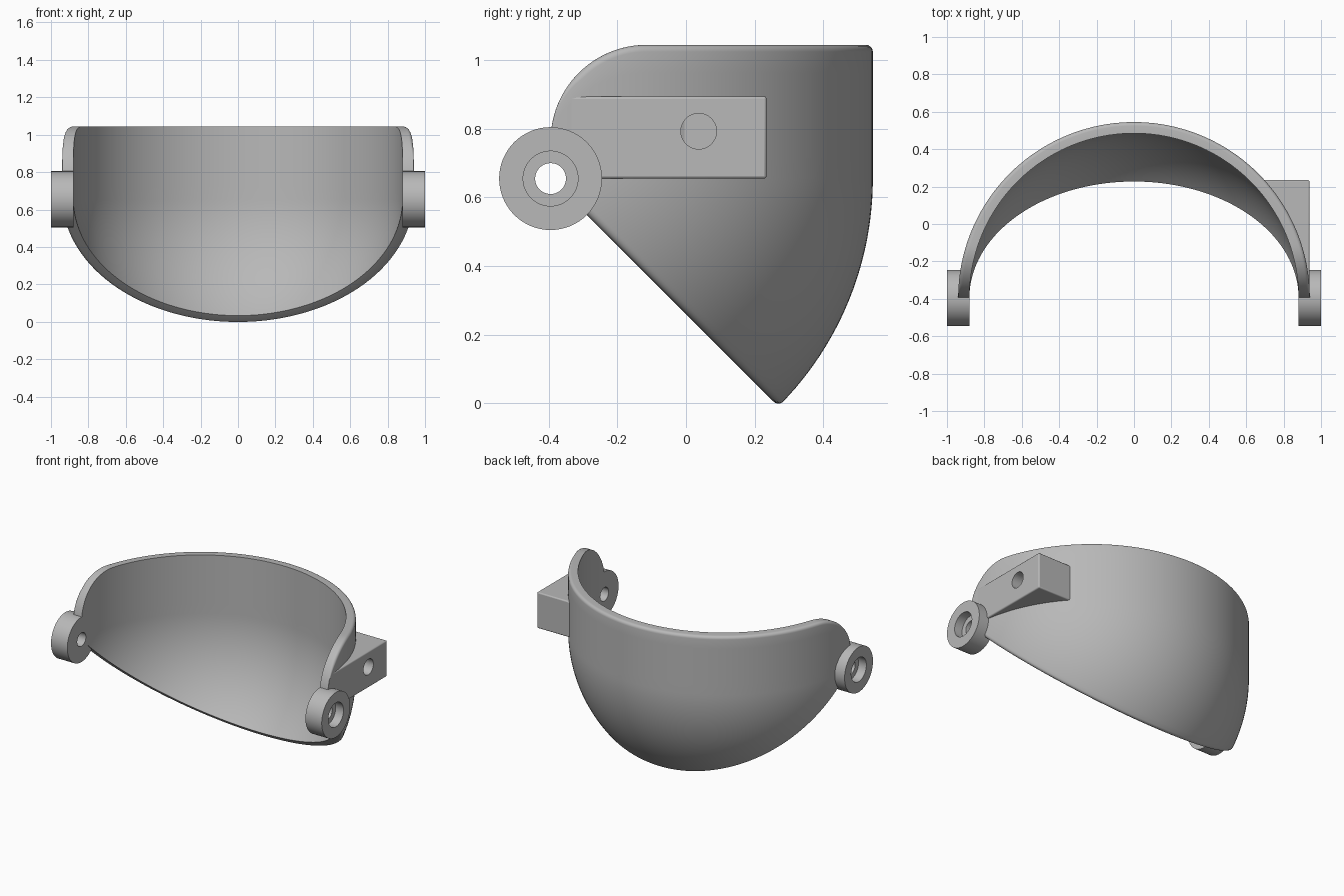
import bpy, bmesh
from math import sin, cos, pi, sqrt, atan
from mathutils import Vector, Matrix

if "Cube" in bpy.data.objects:
    bpy.data.objects.remove(bpy.data.objects["Cube"])

CENTRE = Vector((0, -0.395, 0.655))   # hinge axis and dome centre
R_OUT, R_IN = 0.94, 0.88
CORNER, STRAIGHT, FILLET = 0.28, 0.11, 0.02

grey = bpy.data.materials.new("plain_grey")
grey.use_nodes = True
grey.diffuse_color = (0.48, 0.48, 0.48, 1)
grey.node_tree.nodes["Principled BSDF"].inputs["Base Color"].default_value = (0.48, 0.48, 0.48, 1)


def make_object(name, bm):
    bmesh.ops.remove_doubles(bm, verts=bm.verts[:], dist=0.00005)
    bmesh.ops.recalc_face_normals(bm, faces=bm.faces[:])
    mesh = bpy.data.meshes.new(name)
    bm.to_mesh(mesh)
    bm.free()
    mesh.materials.append(grey)
    obj = bpy.data.objects.new(name, mesh)
    bpy.context.collection.objects.link(obj)
    return obj


def skin(bm, loops, close):
    """Bridge successive closed loops of points with quads."""
    rings = [[bm.verts.new(p) for p in loop] for loop in loops]
    pairs = list(zip(rings, rings[1:]))
    if close:
        pairs.append((rings[-1], rings[0]))
    for a, b in pairs:
        for i in range(len(a)):
            j = (i + 1) % len(a)
            bm.faces.new((a[i], a[j], b[j], b[i]))
    return rings


def smooth(obj):
    bpy.ops.object.select_all(action='DESELECT')
    obj.select_set(True)
    bpy.context.view_layer.objects.active = obj
    bpy.ops.object.shade_smooth_by_angle(angle=0.6)


def pin_cutter(name, radius, x0, x1, y, z):
    bm = bmesh.new()
    bmesh.ops.create_cone(bm, cap_ends=True, segments=48, radius1=radius,
                          radius2=radius, depth=x1 - x0,
                          matrix=Matrix.Translation(((x0 + x1) / 2, y, z))
                          @ Matrix.Rotation(pi / 2, 4, 'Y'))
    obj = make_object(name, bm)
    obj.hide_render = True
    obj.hide_set(True)
    return obj


def cut(obj, cutter):
    mod = obj.modifiers.new("cut", 'BOOLEAN')
    mod.operation = 'DIFFERENCE'
    mod.solver = 'EXACT'
    mod.object = cutter


# Visor shell: cylinder wall over a dome, with rounded upper front corners
def top_point(radius, theta, inset=0):
    y = radius * sin(theta)
    k = max(0, CORNER - y)
    rise = sqrt(max(0, CORNER ** 2 - k ** 2))
    z = STRAIGHT + rise
    y, z = y + inset * k / CORNER, z - inset * rise / CORNER
    x = sqrt(max(0, radius ** 2 - y ** 2))
    return Vector((x if theta < pi / 2 else -x, y, z))


def bottom_point(radius, theta, inset=0):
    phi = -atan(sin(theta))
    d = Vector((cos(theta) * cos(phi), sin(theta) * cos(phi), sin(phi)))
    return d * sqrt(radius ** 2 - inset ** 2) + Vector((0, 1, 1)).normalized() * inset


def wall(top, bottom, radius, theta, rows=6, dome_rows=24):
    """Points down one side, from the top rim to the bottom rim."""
    equator = Vector((cos(theta), sin(theta), 0)) * radius
    pts = []
    for i in range(1, rows):
        p = top.lerp(equator, i / rows)
        flat = Vector((p.x, p.y, 0)).normalized() * radius
        pts.append(Vector((flat.x, flat.y, p.z)))
    for i in range(dome_rows):
        pts.append(equator.lerp(bottom, i / dome_rows).normalized() * radius)
    return pts


def shell_section(theta):
    f = FILLET * min(1, R_OUT * sin(theta) / 0.08)
    arc = [(R_OUT - f + f * sin(a), f * (1 - cos(a)))
           for a in (i * pi / 10 for i in range(6))]
    upper = [top_point(r, theta, s) for r, s in arc]
    lower = [bottom_point(r, theta, s) for r, s in reversed(arc)]
    in_top, in_bottom = top_point(R_IN, theta), bottom_point(R_IN, theta)
    outer = upper + wall(upper[-1], lower[0], R_OUT, theta) + lower
    inner = [in_top] + wall(in_top, in_bottom, R_IN, theta) + [in_bottom]
    return [p + CENTRE for p in outer + inner[::-1]]


STEPS = 128
bm = bmesh.new()
rings = skin(bm, [shell_section(pi / 2 * (1 - cos(pi * i / STEPS)))
                  for i in range(STEPS + 1)], False)
for end in (rings[0], rings[-1]):
    bm.faces.new(end)
bmesh.ops.dissolve_degenerate(bm, dist=0.00005, edges=bm.edges[:])
shell = make_object("visor_shell", bm)
smooth(shell)
cut(shell, pin_cutter("hinge_hole_cutter", 0.045, -1.1, 1.1, CENTRE.y, CENTRE.z))

# Hinge rings with a wide outer recess and a narrow through hole
RING_PROFILE = ((0.88, 0.045), (0.88, 0.15), (1.0, 0.15),
                (1.0, 0.08), (0.942, 0.08), (0.942, 0.045))
for side, name in ((1, "left_hinge_ring"), (-1, "right_hinge_ring")):
    bm = bmesh.new()
    skin(bm, [[CENTRE + Vector((side * x, r * cos(a), r * sin(a)))
               for x, r in RING_PROFILE]
              for a in (i * pi / 32 for i in range(64))], True)
    smooth(make_object(name, bm))

# Mounting block on the left side, flat outside and following the shell inside
Y0, Y1, R_BLOCK = 0.045, 0.63, 0.905
outline = [(0.938, Y1), (0.938, Y0)]
for i in range(25):
    y = Y0 + (Y1 - Y0) * i / 24
    outline.append((sqrt(R_BLOCK ** 2 - y ** 2), y))
bm = bmesh.new()
ends = skin(bm, [[CENTRE + Vector((x, y, z)) for x, y in outline]
                 for z in (0, 0.24)], False)
for end in ends:
    bm.faces.new(end)
block = make_object("mounting_block", bm)
bevel = block.modifiers.new("edges", 'BEVEL')
bevel.width = 0.008
bevel.segments = 3
bevel.limit_method = 'ANGLE'
bevel.angle_limit = 0.7
cut(block, pin_cutter("block_hole_cutter", 0.052, 0.855, 1.1, 0.037, 0.793))
smooth(block)
